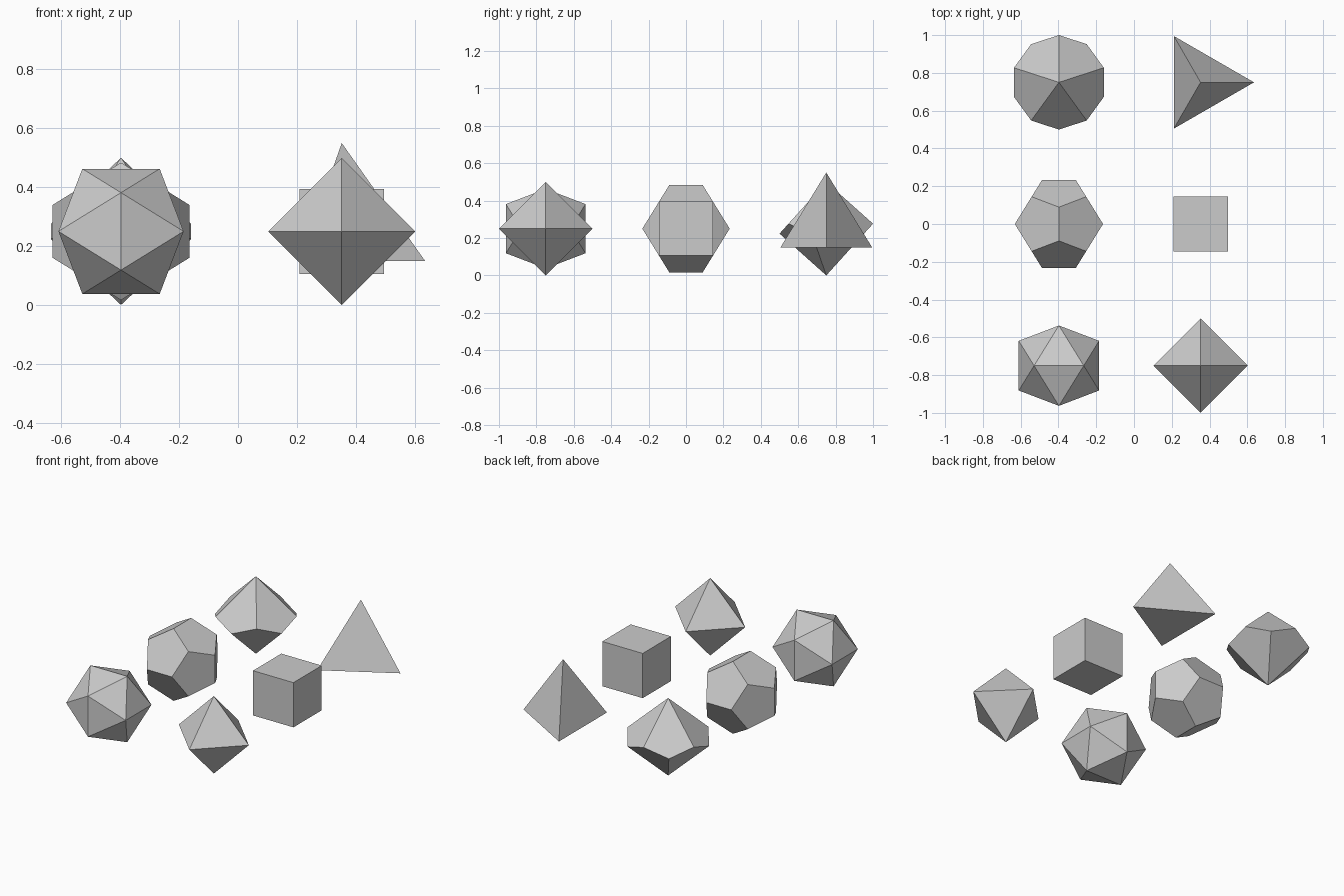
import bpy, bmesh
from math import sin, cos, radians, sqrt
from itertools import product

if "Cube" in bpy.data.objects:
    bpy.data.objects.remove(bpy.data.objects["Cube"])

R = 0.25                      # circumradius of most dice
PHI = (1 + sqrt(5)) / 2
LEFT, RIGHT = -0.3975, 0.3525  # the two columns


def solid(name, points, x, y):
    """Convex flat-faced die from its corner points, centred at (x, y, R)."""
    bm = bmesh.new()
    for p in points:
        bm.verts.new(p)
    bmesh.ops.convex_hull(bm, input=bm.verts[:])
    bmesh.ops.dissolve_limit(bm, angle_limit=radians(1), verts=bm.verts[:], edges=bm.edges[:])
    bmesh.ops.recalc_face_normals(bm, faces=bm.faces[:])
    mesh = bpy.data.meshes.new(name)
    bm.to_mesh(mesh)
    bm.free()
    obj = bpy.data.objects.new(name, mesh)
    obj.location = (x, y, R)
    bpy.context.collection.objects.link(obj)
    return obj


def cyclic(a, b):
    """Corners (a,0,b) with all signs, and their cyclic permutations."""
    pts = []
    for s, t in product((-1, 1), repeat=2):
        pts += [(s * a, 0, t * b), (s * b, t * a, 0), (0, s * b, t * a)]
    return pts


def ring(r, deg, z):
    return (r * cos(radians(deg)), r * sin(radians(deg)), z)


c = R / sqrt(3)
cube = [(i * c, j * c, k * c) for i, j, k in product((-1, 1), repeat=3)]

# Twenty-sided die
a = R / sqrt(1 + PHI ** 2)
solid("twenty_sided_die", cyclic(a, a * PHI), LEFT, -0.75)

# Twelve-sided die
solid("twelve_sided_die", cube + cyclic(c * PHI, c / PHI), LEFT, 0)

# Ten-sided die: two tips and a zigzag belt giving flat kite faces
h = R * (1 - cos(radians(36))) / (1 + cos(radians(36)))
belt = [ring(R, 90 + 36 * i, h if i % 2 == 0 else -h) for i in range(10)]
solid("ten_sided_die", belt + [(0, 0, R), (0, 0, -R)], LEFT, 0.75)

# Eight-sided die
octa = [tuple(s * R if i == k else 0 for i in range(3)) for k in range(3) for s in (-1, 1)]
solid("eight_sided_die", octa, RIGHT, -0.75)

# Six-sided die
solid("six_sided_die", cube, RIGHT, 0)

# Four-sided die, slightly larger
T = 0.3
tetra = [(0, 0, T)] + [ring(T * sqrt(8) / 3, 120 * i, -T / 3) for i in range(3)]
solid("four_sided_die", tetra, RIGHT, 0.75)
